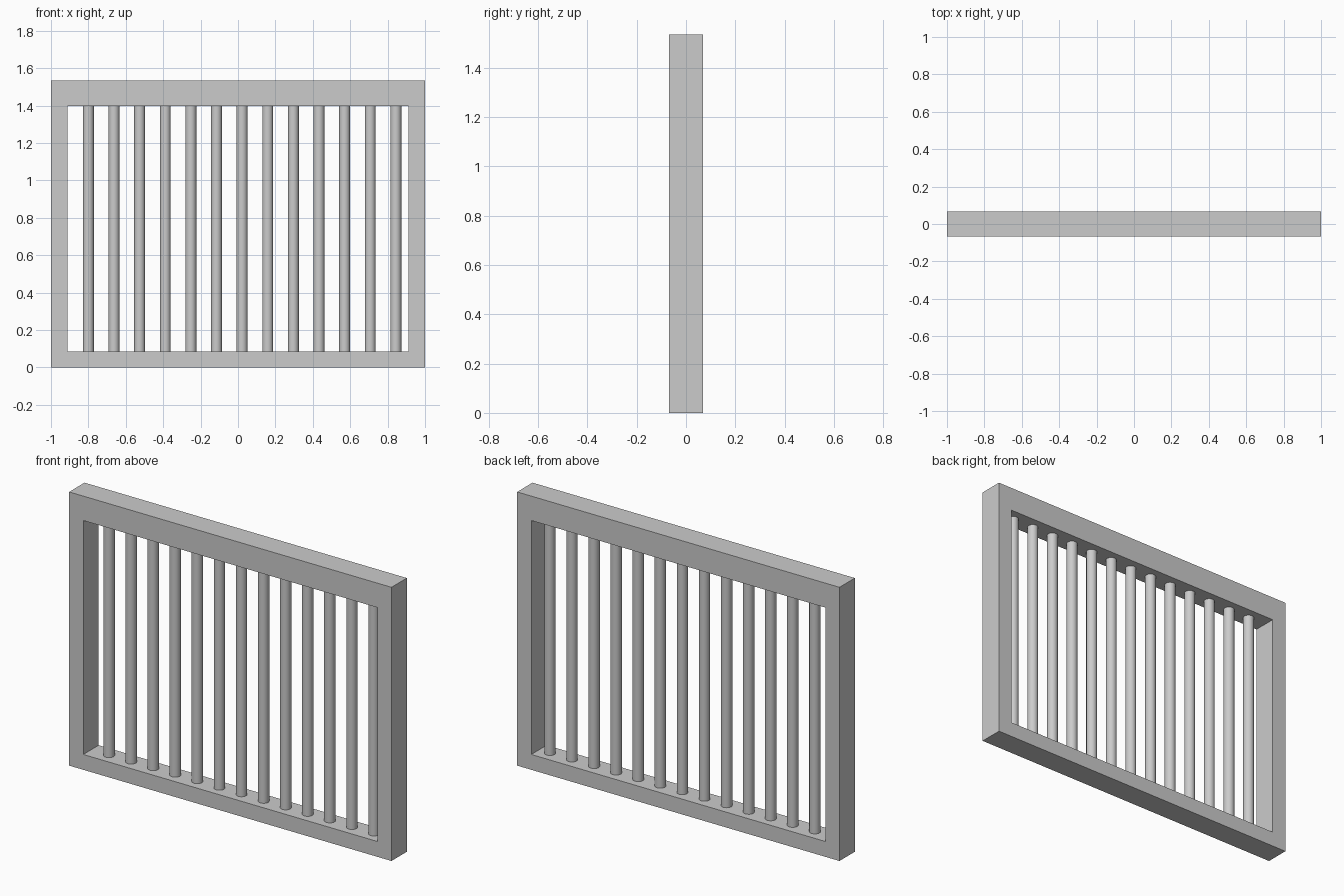
import bpy, bmesh, math

if "Cube" in bpy.data.objects:
    bpy.data.objects.remove(bpy.data.objects["Cube"])

HALF_DEPTH = 0.068
Z_LOW, Z_HIGH = 0.086, 1.398   # opening bottom and top
BARS, FIRST_X, STEP, RADIUS = 13, -0.80, 0.137, 0.029


def rect(x, z0, z1):
    return [(-x, z0), (x, z0), (x, z1), (-x, z1)]


def add_object(name, bm):
    bmesh.ops.recalc_face_normals(bm, faces=bm.faces)
    mesh = bpy.data.meshes.new(name)
    bm.to_mesh(mesh)
    bm.free()
    obj = bpy.data.objects.new(name, mesh)
    bpy.context.collection.objects.link(obj)
    return obj


# Frame: one rectangular ring, with a taller top rail
bm = bmesh.new()
loops = [[bm.verts.new((x, y, z)) for x, z in outline]
         for outline, y in ((rect(1.0, 0, 1.535), -HALF_DEPTH),
                            (rect(0.912, Z_LOW, Z_HIGH), -HALF_DEPTH),
                            (rect(0.912, Z_LOW, Z_HIGH), HALF_DEPTH),
                            (rect(1.0, 0, 1.535), HALF_DEPTH))]
for a, b in zip(loops, loops[1:] + loops[:1]):
    for i in range(4):
        j = (i + 1) % 4
        bm.faces.new((a[i], a[j], b[j], b[i]))
add_object("frame", bm)

# Round vertical bars between the rails
for i in range(BARS):
    bpy.ops.mesh.primitive_cylinder_add(
        vertices=24, radius=RADIUS, depth=Z_HIGH - Z_LOW,
        location=(FIRST_X + i * STEP, 0, (Z_LOW + Z_HIGH) / 2))
    bpy.context.object.name = f"bar_{i + 1}"
    bpy.ops.object.shade_smooth_by_angle(angle=math.radians(35))
